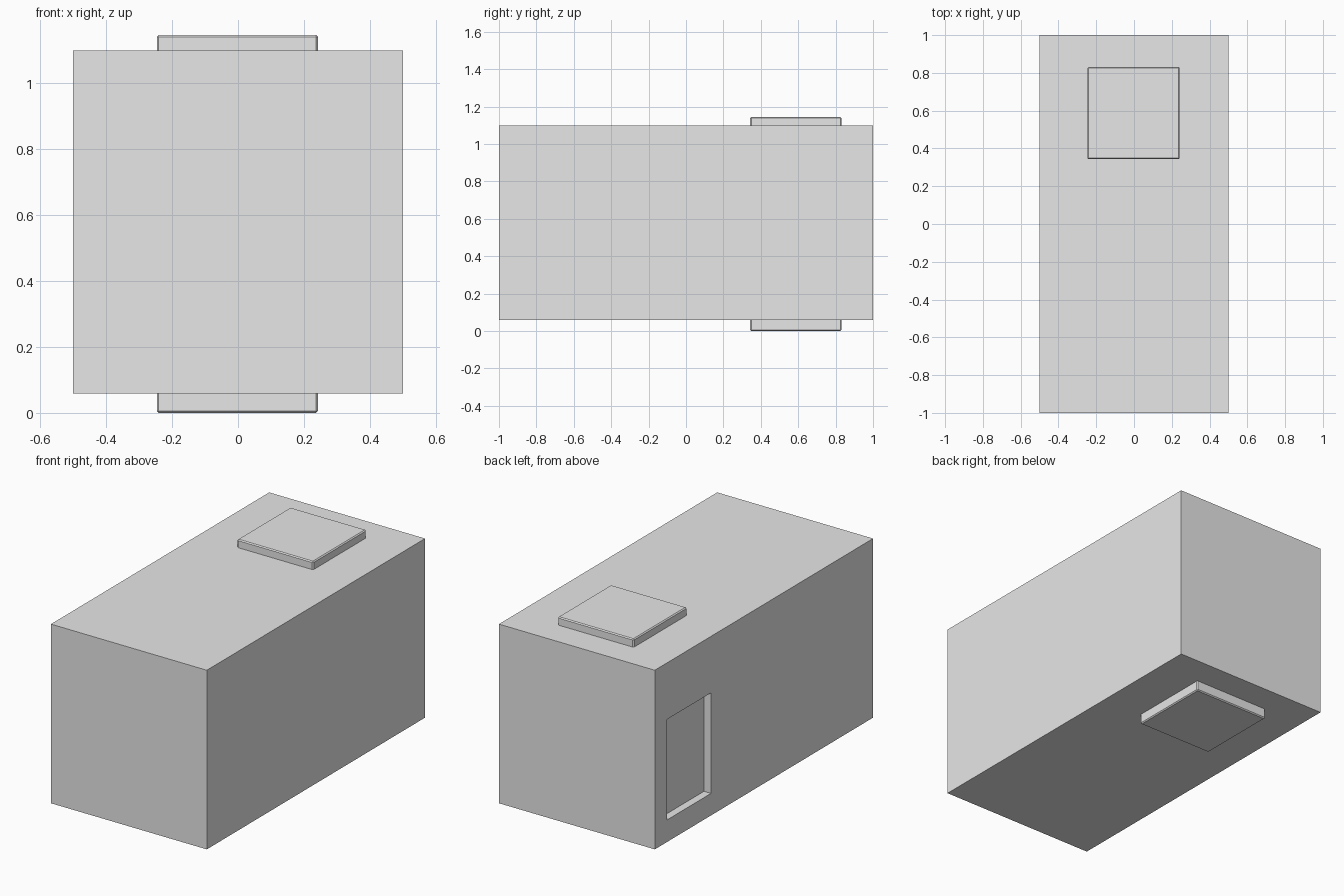
import bpy
from mathutils import Vector

default = bpy.data.objects.get("Cube")
if default:
    bpy.data.objects.remove(default, do_unlink=True)

grey = bpy.data.materials.new("light_grey")
grey.use_nodes = True
colour = (0.8, 0.8, 0.8, 1)
grey.diffuse_color = colour
grey.node_tree.nodes["Principled BSDF"].inputs["Base Color"].default_value = colour


def box(name, low, high, bevel=0):
    """Axis-aligned box between two corners, with optional chamfered edges."""
    low, high = Vector(low), Vector(high)
    bpy.ops.mesh.primitive_cube_add(size=1, location=(low + high) / 2)
    obj = bpy.context.object
    obj.name = name
    obj.scale = high - low
    bpy.ops.object.transform_apply(location=False, rotation=False, scale=True)
    obj.data.materials.append(grey)
    if bevel:
        mod = obj.modifiers.new("chamfer", 'BEVEL')
        mod.width = bevel
        mod.segments = 1
    return obj


# Main block
bottom, top = 0.059, 1.098
body = box("body", (-0.5, -1, bottom), (0.5, 1, top))

# Shallow rectangular recess in one side, near the back
cutter = box("recess_cutter", (-0.6, 0.485, 0.187), (-0.455, 0.89, 0.77))
cutter.hide_render = True
cut = body.modifiers.new("recess", 'BOOLEAN')
cut.operation = 'DIFFERENCE'
cut.solver = 'EXACT'
cut.object = cutter
bpy.context.view_layer.objects.active = body
bpy.ops.object.modifier_apply(modifier=cut.name)
bpy.data.objects.remove(cutter, do_unlink=True)

# Chamfered square plates on the top and the underside
for name, z0, z1 in (("top_plate", top - 0.03, 1.145),
                     ("bottom_plate", 0, bottom + 0.03)):
    box(name, (-0.246, 0.343, z0), (0.242, 0.831, z1), bevel=0.006)
